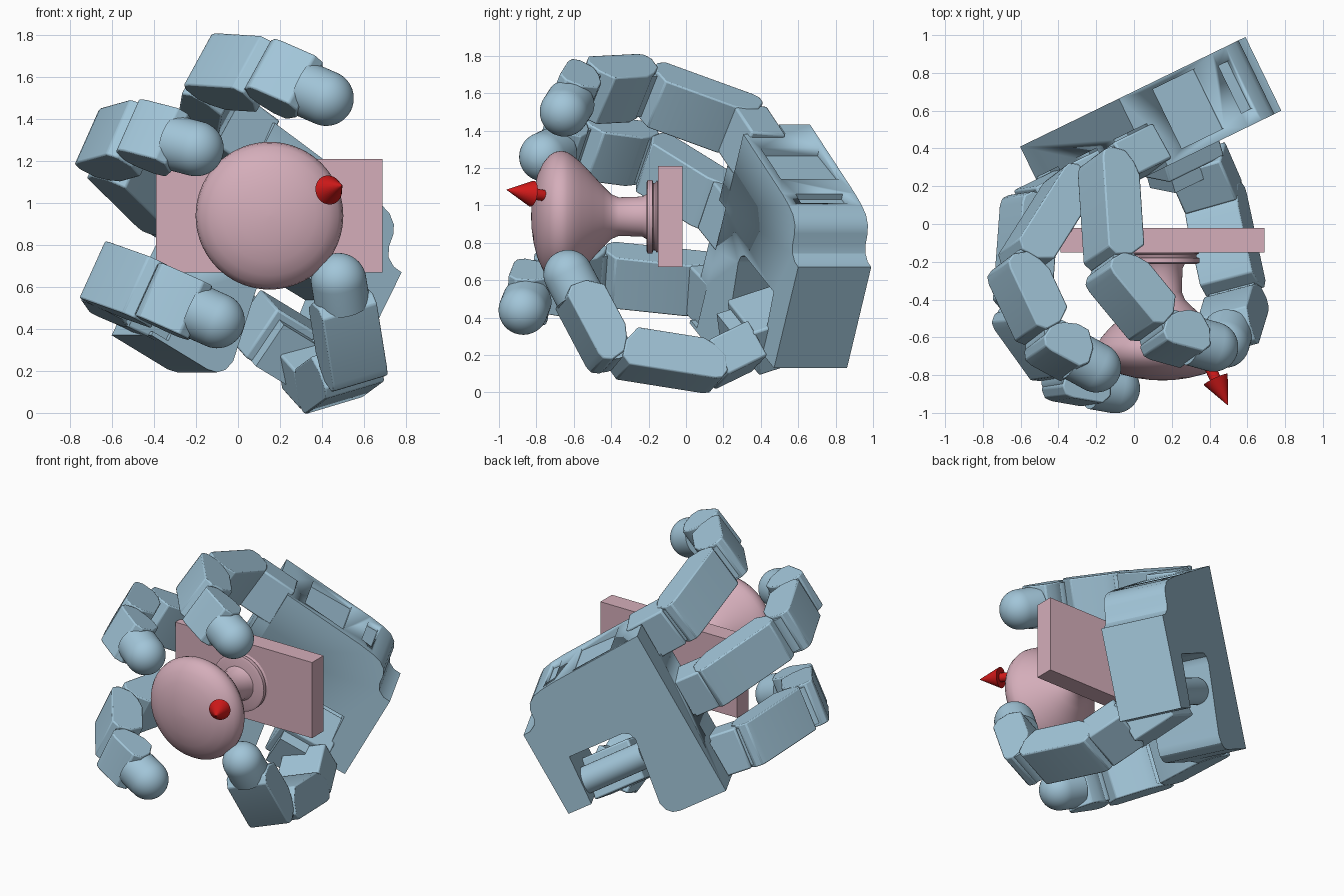
import bpy, bmesh
from math import sin, cos, pi, radians, acos
from mathutils import Vector as V

if "Cube" in bpy.data.objects:
    bpy.data.objects.remove(bpy.data.objects["Cube"])


def material(name, rgb):
    m = bpy.data.materials.new(name)
    m.diffuse_color = (*rgb, 1)
    m.use_nodes = True
    m.node_tree.nodes["Principled BSDF"].inputs["Base Color"].default_value = m.diffuse_color
    return m


BLUE = material("blue", (0.36, 0.56, 0.69))
PINK = material("pink", (0.66, 0.42, 0.49))
RED = material("red", (0.65, 0.01, 0.01))


def finish(name, bm, mat, bevel=0, smooth=True):
    bmesh.ops.recalc_face_normals(bm, faces=bm.faces)
    me = bpy.data.meshes.new(name)
    bm.to_mesh(me)
    bm.free()
    me.materials.append(mat)
    ob = bpy.data.objects.new(name, me)
    bpy.context.collection.objects.link(ob)
    if bevel:
        b = ob.modifiers.new("bevel", 'BEVEL')
        b.width, b.segments, b.limit_method = bevel, 2, 'ANGLE'
    if smooth:
        bpy.ops.object.select_all(action='DESELECT')
        ob.select_set(True)
        bpy.context.view_layer.objects.active = ob
        bpy.ops.object.shade_smooth_by_angle(angle=radians(30))
    return ob


def prism(name, profile, o, u, v, w, w0, w1, mat=BLUE, bevel=0):
    """Extrude a 2D profile (u, v) along w from w0 to w1."""
    bm = bmesh.new()
    lo, hi = [[bm.verts.new(o + u * a + v * b + w * k) for a, b in profile] for k in (w0, w1)]
    bm.faces.new(lo)
    bm.faces.new(hi)
    n = len(profile)
    for i in range(n):
        j = (i + 1) % n
        bm.faces.new((lo[i], lo[j], hi[j], hi[i]))
    return finish(name, bm, mat, bevel)


def rect(a0, a1, b0, b1):
    return [(a0, b0), (a1, b0), (a1, b1), (a0, b1)]


def lathe(name, pts, o, axis, mat=BLUE, n=48):
    """Revolve (distance, radius) points about an axis through o."""
    axis = axis.normalized()
    p = axis.orthogonal().normalized()
    q = axis.cross(p)
    bm = bmesh.new()
    rings = [[bm.verts.new(o + axis * t + (p * cos(2 * pi * i / n) + q * sin(2 * pi * i / n)) * r)
              for i in range(n)] for t, r in pts]
    for A, B in zip(rings, rings[1:]):
        for i in range(n):
            bm.faces.new((A[i], A[(i + 1) % n], B[(i + 1) % n], B[i]))
    bm.faces.new(rings[0])
    bm.faces.new(rings[-1])
    return finish(name, bm, mat)


# ---- door knob and its plate
C = V((0.15, 0, 0.94))
prism("plate", rect(-0.54, 0.54, -0.27, 0.27), C, V((1, 0, 0)), V((0, 0, 1)), V((0, 1, 0)),
      -0.15, -0.02, PINK)
lathe("rosette", [(0.145, 0.18), (0.155, 0.195), (0.165, 0.18), (0.175, 0.18), (0.18, 0.197),
                  (0.205, 0.197), (0.212, 0.18), (0.212, 0.02)], C, V((0, -1, 0)), PINK, 64)
lathe("knob", [(0.20, 0.125), (0.235, 0.107), (0.36, 0.103), (0.40, 0.12), (0.44, 0.16), (0.50, 0.225),
               (0.56, 0.288), (0.60, 0.322), (0.635, 0.345), (0.665, 0.352), (0.70, 0.346),
               (0.73, 0.328), (0.765, 0.285), (0.795, 0.22), (0.815, 0.14), (0.826, 0.06), (0.828, 0.004)],
      C, V((0, -1, 0)), PINK, 72)

# ---- red arrow
lathe("arrow", [(0, 0.03), (0.16, 0.03), (0.16, 0.07), (0.31, 0.002)],
      V((0.365, -0.68, 1.04)), V((0.42, -0.89, 0.14)), RED, 32)

# ---- palm axes: F towards the fingers, W across, N out of the palm
A = V((0.9, 0.438, 0)).normalized()
Z = V((0, 0, 1))
F = A * -0.877 + Z * 0.48
W = A * 0.48 + Z * 0.877
N = V((0.438, -0.9, 0)).normalized()
O = V((0.78, 0.60, 0.67))


def palm_pt(f, w, n):
    return O + F * f + W * w + N * n


outline = [(0, -0.616), (0, 0), (0.05, 0.004), (0.095, 0.03), (0.118, 0.075), (0.125, 0.136),
           (0.145, 0.18), (0.19, 0.215), (0.26, 0.235), (0.36, 0.25), (1.02, 0.31), (1.02, -0.90),
           (0.68, -0.90), (0.63, -0.888), (0.595, -0.855), (0.58, -0.80), (0.655, -0.33),
           (0.64, -0.285), (0.60, -0.26), (0.20, -0.26), (0.17, -0.616)]
palm = prism("palm", outline, O, F, W, N, -0.434, 0)


# recesses on the upper side and the finger end of the palm
def cut(name, f0, f1, w0, w1, n0, n1):
    c = prism(name, rect(f0, f1, w0, w1), O, F, W, N, n0, n1)
    c.hide_render = True
    c.hide_viewport = True
    m = palm.modifiers.new(name, 'BOOLEAN')
    m.operation, m.object, m.solver = 'DIFFERENCE', c, 'EXACT'


cut("side_recess_cutter", 0.50, 0.80, 0.24, 0.5, -0.40, -0.05)
cut("groove_cutter", 0.28, 0.36, 0.215, 0.5, -0.36, -0.08)
for i, w in enumerate((0.19, -0.28, -0.75)):
    cut(f"knuckle_recess_cutter_{i}", 0.93, 1.2, w - 0.13, w + 0.13, -0.25, 0.1)


# ---- finger links
def link(name, a, b, side, width=0.30, th=0.108, end=0.07):
    d = (b - a).normalized()
    inner = side.cross(d).normalized()
    L = (b - a).length - end
    # stepped profile: rounded near end, angled far end
    prof = [(-0.075, -0.055), (-0.05, -th + 0.01), (-0.01, -th), (L - 0.02, -th), (L + 0.02, -th + 0.045),
            (L + 0.01, 0.03), (L - 0.05, th), (0.07, th), (0.0, th - 0.03), (-0.06, 0.03)]
    prism(name, prof, a, d, inner, side, -width / 2, width / 2, BLUE, 0.008)
    lathe(name + "_hinge", [(-0.13, 0.085), (0.13, 0.085)], a, side, BLUE, 24)


def finger(name, pts, side):
    side = side.normalized()
    for i, (a, b) in enumerate(zip(pts, pts[1:])):
        last = i == len(pts) - 2
        link(f"{name}_link_{i + 1}", a, b, side, 0.28 if last else 0.30, end=0.10 if last else 0.07)
    # rounded fingertip
    a, b = pts[-2:]
    r = 0.132
    cap = [(r * sin(k * pi / 24), max(r * cos(k * pi / 24), 0.002)) for k in range(13)]
    lathe(name + "_tip", [(-0.13, r)] + cap, b, b - a)


L1, L2, L3 = 0.583, 0.415, 0.288


def curl(name, w, tilt, q, tip):
    """Place a three-link finger that leaves its first joint at angle q and ends at tip."""
    f = (F * cos(radians(tilt)) + W * sin(radians(tilt))).normalized()
    base = palm_pt(1.03, w, -0.12)
    j1 = base + f * 0.177
    D = tip - j1
    e = (D - f * D.dot(f)).normalized()
    side = f.cross(e).normalized()
    q = radians(q)
    j2 = j1 + (f * cos(q) + e * sin(q)) * L1
    r = tip - j2
    d = min(r.length, L2 + L3 - 0.002)
    al = acos((L2 * L2 + d * d - L3 * L3) / (2 * L2 * d))
    u = r.normalized()
    out = -side.cross(u)
    j3 = j2 + (u * cos(al) + out * sin(al)) * L2
    # knuckle block at the palm
    prism(name + "_knuckle", rect(-0.12, 0.16, -0.145, 0.145), base, f, side, f.cross(side),
          -0.105, 0.105, BLUE, 0.012)
    finger(name, [j1, j2, j3, tip], side)


curl("upper_finger", 0.19, 5, 61, V((0.42, -0.65, 1.50)))
curl("middle_finger", -0.28, 0, 28, V((-0.20, -0.76, 1.26)))
curl("lower_finger", -0.75, -5, 60, V((-0.10, -0.87, 0.44)))

# ---- thumb: swivel block in the palm notch, knuckle, then two links
q = radians(70)
T = -W * cos(q) + N * sin(q)
S = F.cross(T).normalized()
base = palm_pt(0.34, -0.49, -0.32)
prism("thumb_swivel", rect(-0.18, 0.19, 0.06, 0.38), base, F, T, S, -0.14, 0.14, BLUE, 0.012)
prism("thumb_bracket", rect(-0.04, 0.15, 0.36, 0.46), base, F, T, S, -0.14, 0.10, BLUE)
lathe("thumb_pivot", [(-0.22, 0.09), (0.28, 0.09)], base, F, BLUE, 32)
J13, J14 = V((0.353, 0.297, 0.226)), V((0.43, 0.12, 0.14))
J15, tip = V((0.545, -0.415, 0.225)), V((0.48, -0.63, 0.63))
side = (J15 - J14).cross(tip - J15).normalized()
k = (J14 - J13).normalized()
ks = (side - k * side.dot(k)).normalized()
prism("thumb_knuckle", rect(-0.06, 0.19, -0.15, 0.15), J13, k, ks, k.cross(ks), -0.108, 0.108, BLUE, 0.012)
finger("thumb", [J14, J15, tip], side)
